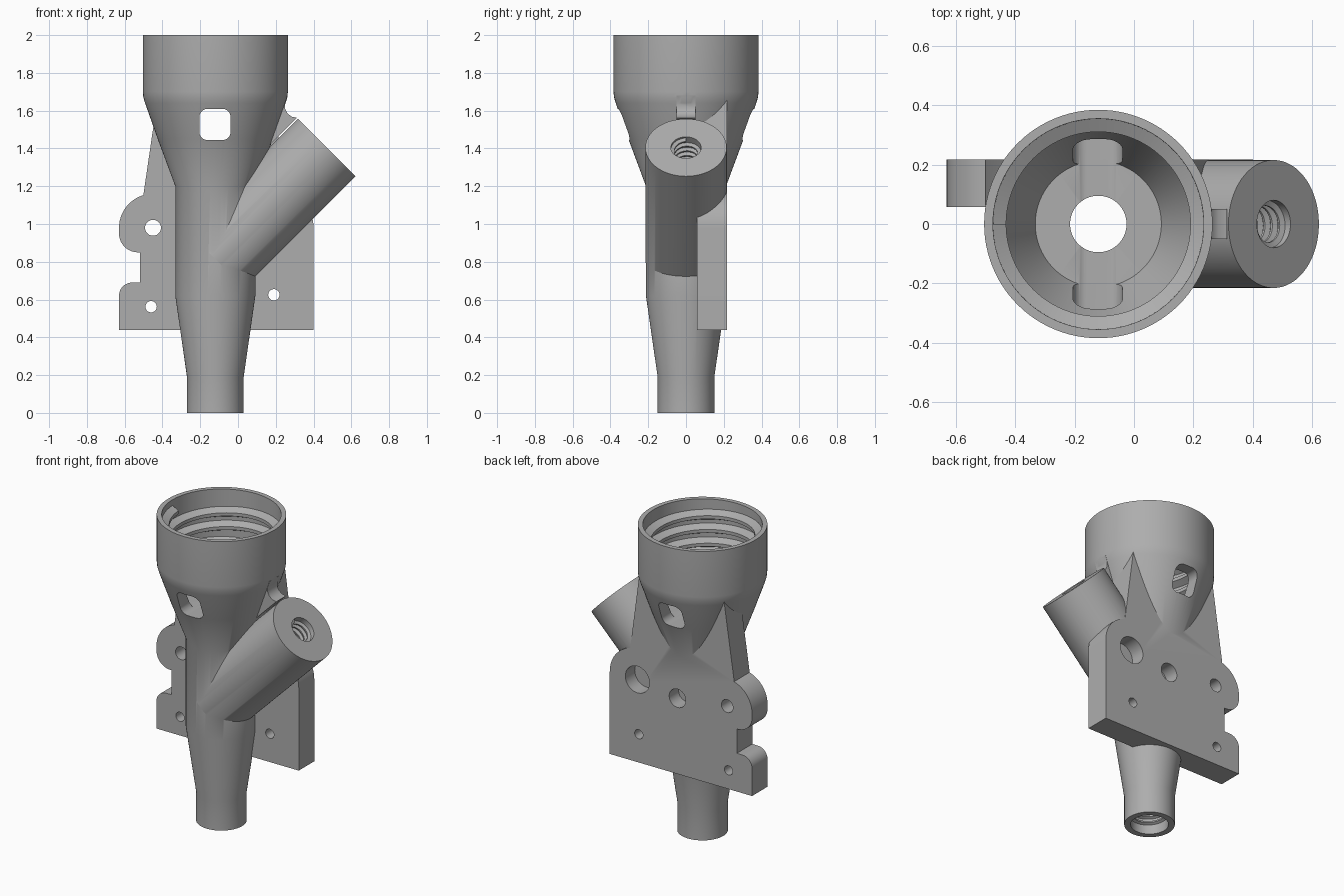
import bpy, bmesh, math
from mathutils import Matrix, Vector

if "Cube" in bpy.data.objects:
    bpy.data.objects.remove(bpy.data.objects["Cube"])

AXIS_X = -0.12
BODY = Matrix.Translation((AXIS_X, 0, 0))
# Branch frame: local z points out of the branch mouth, origin on the body axis
BRANCH = Matrix.Translation((AXIS_X, 0, 0.815)) @ Matrix.Rotation(math.radians(45), 4, 'Y')
BRANCH_LEN = 0.834

grey = bpy.data.materials.new("plain_grey")
grey.use_nodes = True
grey.diffuse_color = (0.42, 0.42, 0.42, 1)
grey.node_tree.nodes["Principled BSDF"].inputs["Base Color"].default_value = grey.diffuse_color


def finish(name, bm, matrix=Matrix()):
    bmesh.ops.recalc_face_normals(bm, faces=bm.faces)
    bm.transform(matrix)
    mesh = bpy.data.meshes.new(name)
    bm.to_mesh(mesh)
    bm.free()
    mesh.materials.append(grey)
    obj = bpy.data.objects.new(name, mesh)
    bpy.context.collection.objects.link(obj)
    return obj


def lathe(name, profile, matrix, steps=96):
    """Closed solid turned from (radius, height) points."""
    bm = bmesh.new()
    rings = []
    for r, z in profile:
        rings.append([bm.verts.new((r * math.cos(math.tau * i / steps),
                                    r * math.sin(math.tau * i / steps), z)) for i in range(steps)])
    for a, b in zip(rings, rings[1:]):
        for i in range(steps):
            j = (i + 1) % steps
            bm.faces.new((a[i], a[j], b[j], b[i]))
    bm.faces.new(rings[0])
    bm.faces.new(rings[-1])
    return finish(name, bm, matrix)


def prism(name, outline, y0, y1):
    """Outline in x, z pushed from y0 to y1."""
    bm = bmesh.new()
    face = bm.faces.new([bm.verts.new((x, y0, z)) for x, z in outline])
    moved = bmesh.ops.extrude_face_region(bm, geom=[face])["geom"]
    bmesh.ops.translate(bm, vec=(0, y1 - y0, 0),
                        verts=[v for v in moved if isinstance(v, bmesh.types.BMVert)])
    return finish(name, bm)


def arc(cx, cz, r, a0, a1, steps=12):
    angles = [math.radians(a0 + (a1 - a0) * i / steps) for i in range(steps + 1)]
    return [(cx + r * math.cos(a), cz + r * math.sin(a)) for a in angles]


def thread(name, root, crest, z0, z1, pitch, matrix, steps=64):
    """Helical ridge standing inward from a bore wall."""
    bm = bmesh.new()
    count = int((z1 - z0) / pitch * steps)
    section = [(root + 0.008, -0.42), (crest, -0.12), (crest, 0.12), (root + 0.008, 0.42)]
    rings = []
    for i in range(count + 1):
        a = math.pi + math.tau * i / steps
        z = z1 - pitch * i / steps
        rings.append([bm.verts.new((r * math.cos(a), r * math.sin(a), z + h * pitch))
                      for r, h in section])
    for a, b in zip(rings, rings[1:]):
        for i in range(4):
            j = (i + 1) % 4
            bm.faces.new((a[i], a[j], b[j], b[i]))
    bm.faces.new(rings[0])
    bm.faces.new(rings[-1])
    return finish(name, bm, matrix)


def combine(target, tool, operation):
    tool.hide_render = True
    mod = target.modifiers.new("combine", 'BOOLEAN')
    mod.operation = operation
    mod.solver = 'EXACT'
    mod.object = tool
    bpy.context.view_layer.update()
    result = bpy.data.meshes.new_from_object(
        target.evaluated_get(bpy.context.evaluated_depsgraph_get()))
    target.modifiers.clear()
    target.data = result
    bpy.data.objects.remove(tool)


# Turned main body
body = lathe("funnel_body", [(0.15, 0), (0.15, 0.19), (0.212, 0.62), (0.212, 1.2), (0.305, 1.45),
                             (0.372, 1.64), (0.381, 1.67), (0.384, 1.7), (0.384, 2)], BODY)

# Mounting plate with rounded lugs and tapering gusset
outline = [(-0.63, 0.44), (0.4, 0.44)]
outline += arc(0.2, 0.98, 0.2, 0, 75)
outline += [(0.187, 1.66), (-0.427, 1.66), (-0.5, 1.16)]
outline += arc(-0.45, 0.98, 0.18, 106, 180)
outline += arc(-0.53, 0.95, 0.1, 180, 270)
outline += [(-0.52, 0.85), (-0.52, 0.69)]
outline += arc(-0.56, 0.62, 0.07, 90, 180)
plate = prism("mounting_plate", outline, 0.057, 0.217)
combine(body, plate, 'UNION')

# Angled branch and the small web in its upper crook
branch = lathe("branch", [(0.215, 0), (0.215, BRANCH_LEN)], BRANCH)
combine(body, branch, 'UNION')
web = prism("branch_web", [(0.05, 1.3), (0.312, 1.562), (0.285, 1.568), (0.262, 1.585),
                           (0.25, 1.61), (0.25, 1.64), (0.262, 1.68), (0.05, 1.68)], -0.05, 0.05)
combine(body, web, 'UNION')

# Hollow interior: threaded cup, cone, floor, through bore and lower socket
cutters = [
    lathe("main_bore", [(0.112, -0.1), (0.112, 0.4), (0.095, 0.42), (0.095, 1.45), (0.212, 1.451),
                        (0.31, 1.66), (0.352, 1.69), (0.355, 2.1)], BODY),
    lathe("branch_bore", [(0.06, 0), (0.06, 0.4), (0.08, 0.42), (0.08, BRANCH_LEN + 0.1)], BRANCH, 48),
]

# Rounded windows through the front and back of the cone
window = []
for sx, sz, start in ((1, 1, 0), (-1, 1, 90), (-1, -1, 180), (1, -1, 270)):
    window += arc(-0.122 + sx * 0.038, 1.527 + sz * 0.038, 0.045, start, start + 90, 8)
cutters.append(prism("window_cutter", window, -0.6, 0.6))

# Through screw holes, then blind holes in the back of the plate
for x, z, r, y in ((-0.45, 0.98, 0.042, 0), (-0.46, 0.562, 0.03, 0), (0.19, 0.625, 0.03, 0),
                   (0.2, 0.98, 0.087, 0.12), (-0.09, 0.935, 0.06, 0.12)):
    cutters.append(prism("hole_cutter", arc(x, z, r, 0, 352.5, 47), y, 0.4))
for cutter in cutters:
    combine(body, cutter, 'DIFFERENCE')

# Internal threads
parts = [
    body,
    thread("cup_thread", 0.355, 0.31, 1.7, 1.93, 0.09, BODY, 96),
    thread("socket_thread", 0.112, 0.096, 0.06, 0.36, 0.04, BODY),
    thread("branch_thread", 0.08, 0.062, 0.45, BRANCH_LEN - 0.02, 0.035, BRANCH),
]

# Smooth rounded surfaces, crisp edges
bpy.ops.object.select_all(action='DESELECT')
for part in parts:
    part.select_set(True)
bpy.context.view_layer.objects.active = body
bpy.ops.object.shade_smooth_by_angle(angle=math.radians(28))
